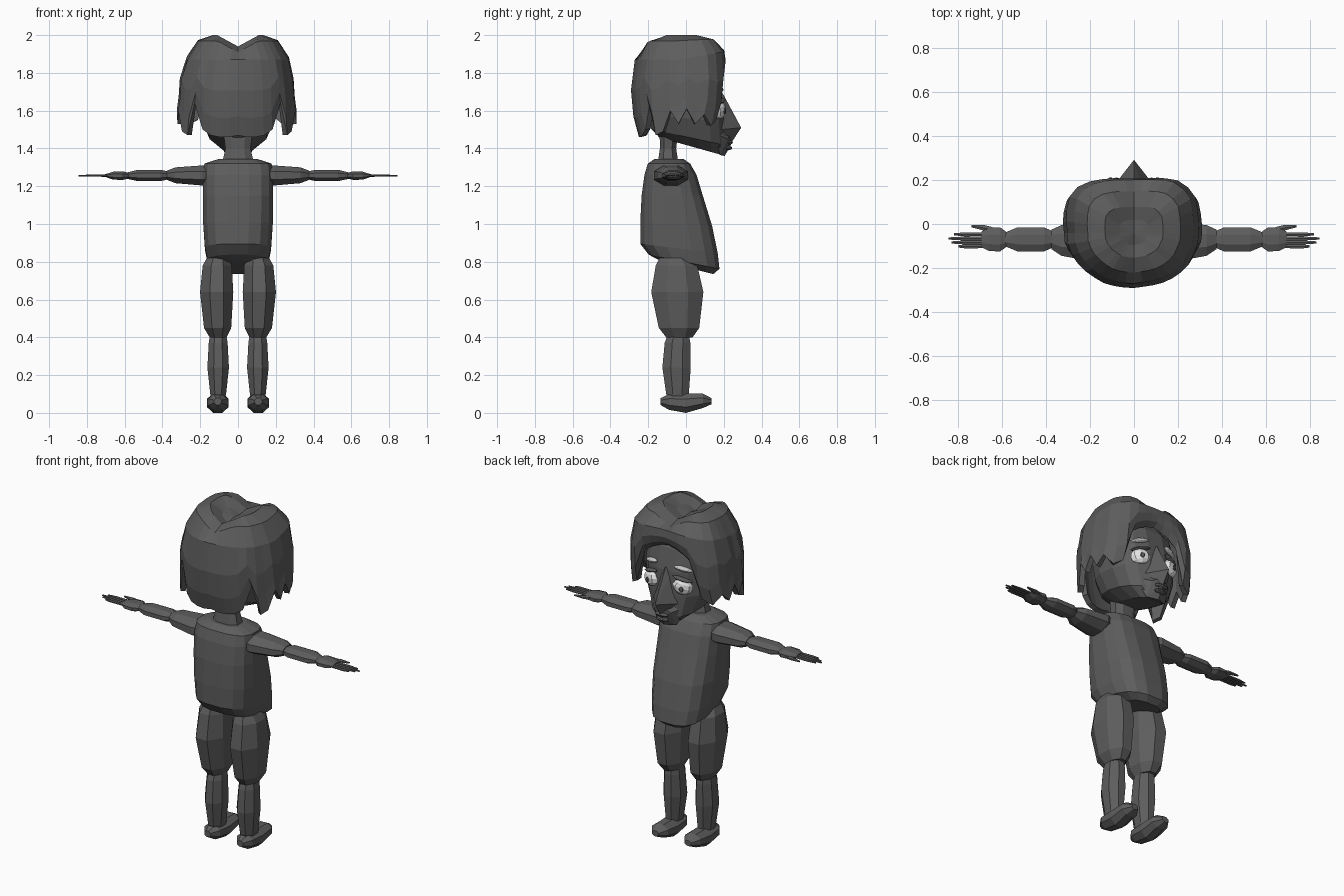
import bpy
import bmesh
import math
import random
from mathutils import Matrix

random.seed(4)
default = bpy.data.objects.get("Cube")
if default:
    bpy.data.objects.remove(default, do_unlink=True)


def material(name, value):
    mat = bpy.data.materials.new(name)
    mat.use_nodes = True
    colour = (value, value, value, 1)
    mat.diffuse_color = colour
    mat.node_tree.nodes["Principled BSDF"].inputs["Base Color"].default_value = colour
    return mat


dark = material("dark grey", 0.11)
white = material("eye white", 0.8)
silver = material("light grey", 0.58)


def finish(name, bm, mat, fix_normals=True):
    if fix_normals:
        bmesh.ops.recalc_face_normals(bm, faces=bm.faces)
    mesh = bpy.data.meshes.new(name)
    bm.to_mesh(mesh)
    bm.free()
    mesh.materials.append(mat)
    obj = bpy.data.objects.new(name, mesh)
    bpy.context.collection.objects.link(obj)
    return obj


def power(value, exponent):
    return math.copysign(abs(value) ** exponent, value)


def loft(name, axis, rings, sides=8, square=2.0, side=1):
    """Rings are (position, centre u, centre v, radius u, radius v, slope along v)."""
    bm = bmesh.new()
    loops = []
    widen = math.cos(math.pi / sides) ** (-2 / square)
    for pos, cu, cv, ru, rv, *slope in rings:
        loop = []
        for i in range(sides):
            a = math.tau * (i + 0.5) / sides
            u = cu + ru * widen * power(math.cos(a), 2 / square)
            dv = rv * widen * power(math.sin(a), 2 / square)
            p = pos + (slope[0] * dv if slope else 0)
            v = cv + dv
            x, y, z = {"x": (p, u, v), "y": (u, p, v), "z": (u, v, p)}[axis]
            loop.append(bm.verts.new((x * side, y, z)))
        loops.append(loop)
    for low, high in zip(loops, loops[1:]):
        for i in range(sides):
            j = (i + 1) % sides
            bm.faces.new((low[i], low[j], high[j], high[i]))
    bm.faces.new(loops[0])
    bm.faces.new(loops[-1])
    return finish(name, bm, dark)


def hull(name, points):
    bm = bmesh.new()
    for p in points:
        bm.verts.new(p)
    bmesh.ops.convex_hull(bm, input=bm.verts)
    return finish(name, bm, dark)


def blob(name, centre, size, yaw, roll=0, mat=dark):
    bm = bmesh.new()
    bmesh.ops.create_uvsphere(bm, u_segments=8, v_segments=6, radius=1)
    turn = Matrix.Rotation(yaw, 4, "Z") @ Matrix.Rotation(roll, 4, "Y")
    bm.transform(Matrix.Translation(centre) @ turn @ Matrix.Diagonal((*size, 1)))
    return finish(name, bm, mat)


# Torso, with a belly that hangs forward
loft("torso", "z", [
    (0.77, 0, 0.005, 0.11, 0.14, -0.25),
    (0.80, 0, -0.01, 0.16, 0.187, -0.2),
    (0.87, 0, -0.037, 0.175, 0.205, -0.12),
    (1.0, 0, -0.052, 0.184, 0.19, -0.05),
    (1.15, 0, -0.073, 0.186, 0.162),
    (1.26, 0, -0.082, 0.186, 0.138),
    (1.32, 0, -0.09, 0.178, 0.112),
    (1.345, 0, -0.09, 0.1, 0.075)], sides=16, square=2.8)

loft("neck", "z", [
    (1.32, 0, -0.095, 0.085, 0.055),
    (1.40, 0, -0.095, 0.066, 0.043),
    (1.50, 0, -0.09, 0.08, 0.05)], square=2.5)

# Head, with the jaw sloping down toward the chin
loft("head", "z", [
    (1.41, 0, 0.03, 0.075, 0.17, -0.28),
    (1.46, 0, 0.01, 0.15, 0.195, -0.22),
    (1.56, 0, 0.0, 0.195, 0.2, -0.1),
    (1.68, 0, -0.01, 0.21, 0.2),
    (1.80, 0, -0.03, 0.21, 0.19),
    (1.90, 0, -0.04, 0.14, 0.13)], sides=16, square=2.4)

# Nose, mouth and chin
nose = [(0, 0.19, 1.7), (0, 0.24, 1.6), (0, 0.292, 1.51), (0, 0.24, 1.43)]
chin = [(0, 0.24, 1.48), (0, 0.238, 1.42), (0, 0.205, 1.36)]
for s in (-1, 1):
    nose += [(s * 0.08, 0.19, 1.5), (s * 0.03, 0.18, 1.66)]
    chin += [(s * 0.12, 0.15, 1.48), (s * 0.065, 0.18, 1.365), (s * 0.055, 0.22, 1.45)]
hull("nose", nose)
hull("chin", chin)
blob("upper_lip", (0, 0.228, 1.432), (0.045, 0.02, 0.012), 0)
blob("lower_lip", (0, 0.222, 1.402), (0.04, 0.023, 0.012), 0)

# Parts that come in pairs
for s, label in ((1, "left"), (-1, "right")):
    blob(label + "_eye", (s * 0.103, 0.176, 1.602), (0.056, 0.032, 0.046), -s * 0.4, s * 0.25, white)
    blob(label + "_pupil", (s * 0.111, 0.205, 1.598), (0.013, 0.006, 0.016), -s * 0.4)
    blob(label + "_eyelid", (s * 0.103, 0.178, 1.648), (0.058, 0.026, 0.01), -s * 0.4, s * 0.25)
    blob(label + "_eyebrow", (s * 0.103, 0.172, 1.705), (0.054, 0.02, 0.014), -s * 0.4, s * 0.2, silver)

    loft(label + "_upper_arm", "x", [
        (0.13, -0.08, 1.26, 0.065, 0.04),
        (0.19, -0.08, 1.257, 0.09, 0.053),
        (0.33, -0.075, 1.258, 0.07, 0.042),
        (0.375, -0.07, 1.258, 0.045, 0.025)], side=s)
    loft(label + "_forearm", "x", [
        (0.365, -0.07, 1.257, 0.035, 0.02),
        (0.41, -0.07, 1.257, 0.055, 0.03),
        (0.53, -0.07, 1.257, 0.055, 0.03),
        (0.59, -0.07, 1.256, 0.03, 0.016)], side=s)
    loft(label + "_hand", "x", [
        (0.575, -0.07, 1.256, 0.03, 0.014),
        (0.61, -0.07, 1.256, 0.055, 0.023),
        (0.66, -0.07, 1.256, 0.053, 0.021),
        (0.695, -0.07, 1.256, 0.035, 0.01)], side=s)
    # Fingers
    fingers = [("index", -0.047, 0.82), ("middle", -0.066, 0.845),
               ("ring", -0.084, 0.83), ("little", -0.102, 0.8)]
    for finger, y, tip in fingers:
        loft(f"{label}_{finger}_finger", "x", [
            (0.67, y, 1.256, 0.008, 0.005),
            (0.77, y, 1.256, 0.009, 0.005),
            (tip, y, 1.256, 0.005, 0.003)], sides=6, side=s)
    loft(label + "_thumb", "x", [
        (0.62, -0.035, 1.256, 0.014, 0.008),
        (0.68, -0.018, 1.256, 0.013, 0.008),
        (0.74, -0.01, 1.256, 0.005, 0.004)], sides=6, side=s)

    loft(label + "_thigh", "z", [
        (0.82, 0.105, -0.06, 0.06, 0.08),
        (0.78, 0.11, -0.05, 0.077, 0.11),
        (0.64, 0.113, -0.046, 0.088, 0.138),
        (0.45, 0.108, -0.037, 0.072, 0.107),
        (0.40, 0.105, -0.035, 0.045, 0.07)], side=s)
    loft(label + "_shin", "z", [
        (0.42, 0.105, -0.04, 0.042, 0.055),
        (0.37, 0.105, -0.045, 0.05, 0.068),
        (0.24, 0.105, -0.05, 0.057, 0.075),
        (0.10, 0.105, -0.045, 0.042, 0.06),
        (0.07, 0.105, -0.04, 0.035, 0.05)], side=s)
    loft(label + "_foot", "y", [
        (-0.135, 0.107, 0.06, 0.02, 0.018),
        (-0.09, 0.107, 0.058, 0.05, 0.042),
        (0.0, 0.107, 0.052, 0.057, 0.052),
        (0.09, 0.107, 0.064, 0.052, 0.038),
        (0.135, 0.107, 0.062, 0.022, 0.016)], side=s)

# Hair: a parted cap open at the face, with jagged side locks and a long back
hem = [1.82, 1.81, 1.79, 1.75, 1.55, 1.52, 1.58, 1.53, 1.61, 1.53,
       1.60, 1.49, 1.47, 1.64, 1.50, 1.47, 1.46, 1.46, 1.47]
crown = [(0.22, 1.985), (0.45, 2.0), (0.72, 1.97), (0.92, 1.87)]
skirt = [(0.4, 1.0, 1.0), (0.75, 1.02, 0.95), (1.0, 1.05, 0.84)]
columns = 36
bm = bmesh.new()
grid = []
for c in range(columns):
    a = math.tau * c / columns
    front = max(0, math.cos(a))
    n = 4 if math.cos(a) > 0 else 2.1
    radius = (abs(math.cos(a) / 0.25) ** n + abs(math.sin(a) / 0.295) ** n) ** (-1 / n)
    radius *= random.uniform(0.985, 1.01)
    rim_x, rim_y = -radius * math.sin(a), radius * math.cos(a)
    bottom = hem[min(c, columns - c)]
    flare = 1.04 if rim_x < 0 else 1
    column = []
    for scale, height in crown:
        x, y = rim_x * scale, rim_y * scale * (1 + 0.06 * front)
        z = 2 - (2 - height) * (1 - 0.4 * front)
        z -= 0.06 * max(0, 1 - abs(x) / 0.11) * (scale < 0.9)
        column.append(bm.verts.new((x, y - 0.04, z)))
    for t, wide, deep in skirt:
        z_low = z + (bottom - z) * t
        column.append(bm.verts.new((rim_x * wide * flare, rim_y * deep - 0.04, z_low)))
    grid.append(column)
top = bm.verts.new((0, -0.04, 1.935))
for c, column in enumerate(grid):
    following = grid[(c + 1) % columns]
    bm.faces.new((top, column[0], following[0]))
    for r in range(len(column) - 1):
        bm.faces.new((column[r], column[r + 1], following[r + 1], following[r]))
hair = finish("hair", bm, dark, fix_normals=False)
shell = hair.modifiers.new("thickness", "SOLIDIFY")
shell.thickness = 0.03
shell.offset = -1
